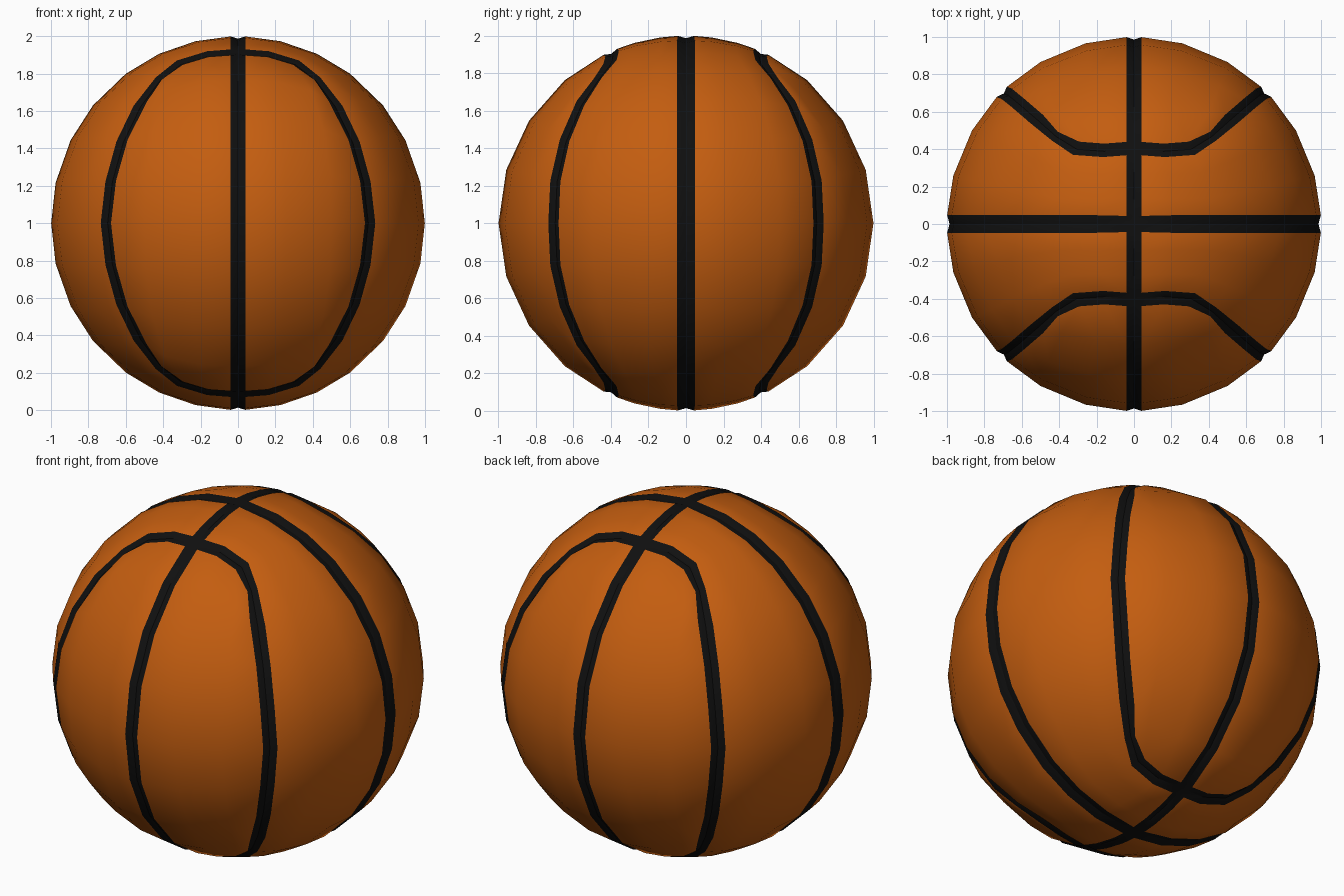
import bpy, bmesh, math
from mathutils import Vector

if "Cube" in bpy.data.objects:
    bpy.data.objects.remove(bpy.data.objects["Cube"])


def material(name, rgb):
    m = bpy.data.materials.new(name)
    m.diffuse_color = (*rgb, 1)
    m.use_nodes = True
    m.node_tree.nodes["Principled BSDF"].inputs["Base Color"].default_value = m.diffuse_color
    return m


# one quarter of the curved seam, from the equator up to the top: (x, z) on the unit sphere
SEAM = [(.707, 0), (.682, .22), (.625, .43), (.535, .62), (.42, .77), (.31, .86), (.16, .905), (0, .914)]
curve = [Vector((x, math.sqrt(1 - x * x - z * z), z)) for x, z in SEAM]
rim = [Vector((math.cos(math.radians(a)), 0, math.sin(math.radians(a))))
       for a in (0, 12.3, 26, 38.5, 52.5, 64.5, 76.5, 90)]

ROWS, COLS, BAND = 4, 3, 3
pole = Vector((0, 1, 0))

# side band grid: from the middle seam (y = 0) to the curved seam
band = [[r.slerp(c, k / BAND) for k in range(BAND + 1)] for r, c in zip(rim, curve)]

# end patch grid, blended from its four borders
left = [pole.slerp(curve[-1], j / ROWS) for j in range(ROWS + 1)]
right = curve[:ROWS + 1]
bottom = [pole.slerp(curve[0], k / COLS) for k in range(COLS + 1)]
top = [curve[7 - k] for k in range(COLS + 1)]


def patch_point(j, k):
    u, v = k / COLS, j / ROWS
    p = left[j] * (1 - u) + right[j] * u + bottom[k] * (1 - v) + top[k] * v
    p -= (left[0] * (1 - u) + right[0] * u) * (1 - v) + (left[-1] * (1 - u) + right[-1] * u) * v
    return p.normalized()


patch = [[patch_point(j, k) for k in range(COLS + 1)] for j in range(ROWS + 1)]

# mirror the grids into all eight octants
bm = bmesh.new()
for sx in (1, -1):
    for sy in (1, -1):
        for sz in (1, -1):
            for grid in (band, patch):
                vs = [[bm.verts.new((p.x * sx, p.y * sy, p.z * sz)) for p in row] for row in grid]
                for a, b in zip(vs, vs[1:]):
                    for k in range(len(a) - 1):
                        bm.faces.new((a[k], a[k + 1], b[k + 1], b[k]))
bmesh.ops.remove_doubles(bm, verts=bm.verts, dist=1e-4)
bmesh.ops.recalc_face_normals(bm, faces=bm.faces)


# widen the seam edges into black strips
def on_curve(v):
    p = Vector(map(abs, v.co))
    return any((p - c).length < 1e-3 for c in curve)


def is_seam(e):
    a, b = e.verts
    return (max(abs(a.co.x), abs(b.co.x)) < 1e-3 or max(abs(a.co.y), abs(b.co.y)) < 1e-3
            or (on_curve(a) and on_curve(b)))


bmesh.ops.bevel(bm, geom=[e for e in bm.edges if is_seam(e)], offset=.039, offset_type='OFFSET',
                segments=2, profile=.5, affect='EDGES', material=1, clamp_overlap=True)

# round the ball and sink the middle of every strip into a shallow groove
for v in bm.verts:
    if .02 < abs(v.co.y) < .05:
        v.co.y *= 1.22 if abs(v.co.x) > .05 else 1.1
    groove = all(f.material_index == 1 for f in v.link_faces)
    v.co = v.co.normalized() * (.986 if groove else 1)
    v.co.z += 1

mesh = bpy.data.meshes.new("ball")
bm.to_mesh(mesh)
bm.free()
mesh.materials.append(material("orange rubber", (.55, .11, .005)))
mesh.materials.append(material("black seam", (.005, .005, .005)))
ball = bpy.data.objects.new("ball", mesh)
bpy.context.collection.objects.link(ball)
bpy.context.view_layer.objects.active = ball
ball.select_set(True)
bpy.ops.object.shade_smooth_by_angle(angle=math.radians(30))
